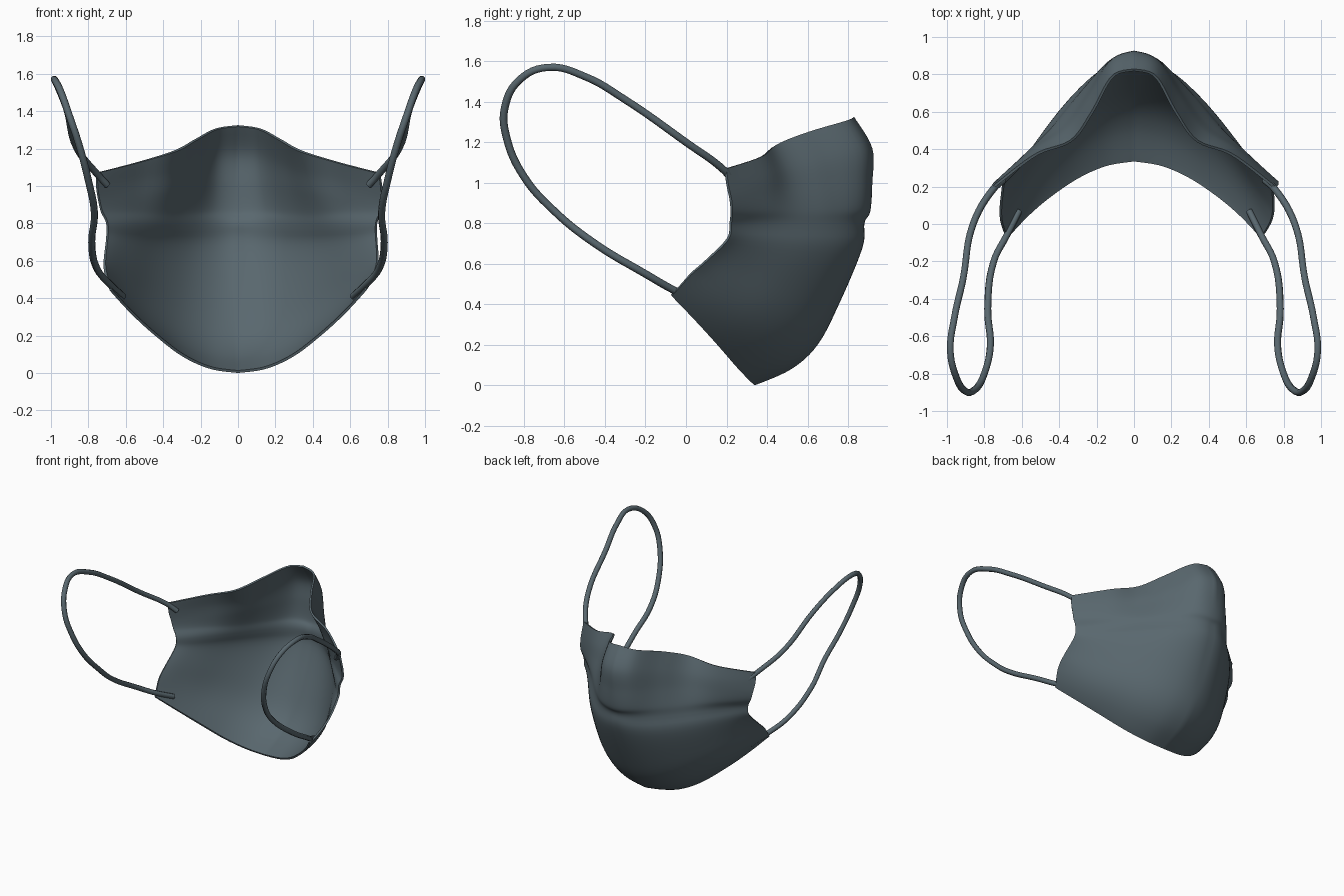
import bpy, math
from mathutils import Vector

if "Cube" in bpy.data.objects:
    bpy.data.objects.remove(bpy.data.objects["Cube"])

# One slate cloth colour
cloth = bpy.data.materials.new("slate_cloth")
cloth.diffuse_color = (0.10, 0.137, 0.157, 1)
cloth.use_nodes = True
cloth.node_tree.nodes["Principled BSDF"].inputs["Base Color"].default_value = cloth.diffuse_color

# Boundary curves of half the mask (x, y, z)
top = [(0, .83, 1.325), (.12, .792, 1.307), (.23, .60, 1.25), (.34, .45, 1.19),
       (.53, .375, 1.13), (.76, .20, 1.07)]
bottom = [(0, .34, 0), (.15, .315, .022), (.30, .25, .09), (.45, .15, .205),
          (.575, .045, .32), (.685, -.07, .44)]
centre = [(0, .83, 1.325), (0, .92, 1.17), (0, .92, 1.0), (0, .91, .86), (0, .88, .80),
          (0, .87, .68), (0, .755, .40), (0, .65, .20), (0, .52, .08), (0, .34, 0)]
side = [(.76, .20, 1.07), (.765, .21, .99), (.76, .225, .92), (.75, .23, .86), (.725, .225, .80),
        (.725, .21, .72), (.735, .10, .61), (.73, .03, .55), (.71, -.025, .49), (.685, -.07, .44)]


def spline(pts, t):
    """Smooth curve through evenly spaced points, t from 0 to 1."""
    n = len(pts) - 1
    i = min(int(t * n), n - 1)
    f = t * n - i
    p = [Vector(pts[max(0, min(n, k))]) for k in (i - 1, i, i + 1, i + 2)]
    return 0.5 * (2 * p[1] + (p[2] - p[0]) * f
                  + (2 * p[0] - 5 * p[1] + 4 * p[2] - p[3]) * f * f
                  + (3 * p[1] - p[0] - 3 * p[2] + p[3]) * f ** 3)


def bow(curve, s):
    """How far a curve departs from the straight line between its ends."""
    return spline(curve, s) - Vector(curve[0]).lerp(Vector(curve[-1]), s)


def surface(u, t):
    """Cloth between centre and side, bowed by top, rounded middle and bottom."""
    s = abs(u)
    middle = Vector((0, .74 * s * (1 - s) ** 2, 0))
    p = spline(centre, t).lerp(spline(side, t), s)
    p += spline([bow(top, s), middle, bow(bottom, s)], t)
    # fuller chin
    chin = .045 * math.sin(math.pi * s) * max(0, math.sin(2 * math.pi * (t - .5)))
    p += chin * Vector((.6, .6, -.5))
    p.x *= (1 if u > 0 else -1)
    p.x += .02 * s * math.sin(math.pi * t)
    return p


# Mask body
cols, rows = 56, 54
w = cols + 1
verts = [surface(2 * c / cols - 1, r / rows) for r in range(rows + 1) for c in range(w)]
faces = [(r * w + c, r * w + c + 1, (r + 1) * w + c + 1, (r + 1) * w + c)
         for r in range(rows) for c in range(cols)]
me = bpy.data.meshes.new("mask_body")
me.from_pydata(verts, [], faces)
me.materials.append(cloth)
body = bpy.data.objects.new("mask_body", me)
bpy.context.collection.objects.link(body)
mod = body.modifiers.new("thickness", 'SOLIDIFY')
mod.thickness, mod.offset = 0.014, -1
body.select_set(True)
bpy.context.view_layer.objects.active = body
bpy.ops.object.modifier_apply(modifier="thickness")
bpy.ops.object.shade_smooth_by_angle(angle=math.radians(40))

# Ear loops, ending on the inside of the mask corners
loop = [(.70, .235, 1.005), (.75, .19, 1.06), (.86, 0, 1.20), (.915, -.30, 1.41),
        (.96, -.50, 1.525), (.982, -.68, 1.57), (.95, -.82, 1.51), (.90, -.895, 1.37),
        (.85, -.885, 1.22), (.80, -.80, 1.03), (.768, -.65, .86), (.782, -.45, .70),
        (.75, -.20, .55), (.68, -.06, .47), (.615, .07, .41)]
for name, sx in (("left_ear_loop", -1), ("right_ear_loop", 1)):
    cu = bpy.data.curves.new(name, 'CURVE')
    cu.dimensions = '3D'
    cu.bevel_depth = 0.019
    cu.bevel_resolution = 2
    cu.resolution_u = 6
    cu.use_fill_caps = True
    sp = cu.splines.new('BEZIER')
    sp.bezier_points.add(len(loop) - 1)
    for bp, (x, y, z) in zip(sp.bezier_points, loop):
        bp.co = (sx * x, y, z)
        bp.handle_left_type = bp.handle_right_type = 'AUTO'
    cu.materials.append(cloth)
    bpy.context.collection.objects.link(bpy.data.objects.new(name, cu))
